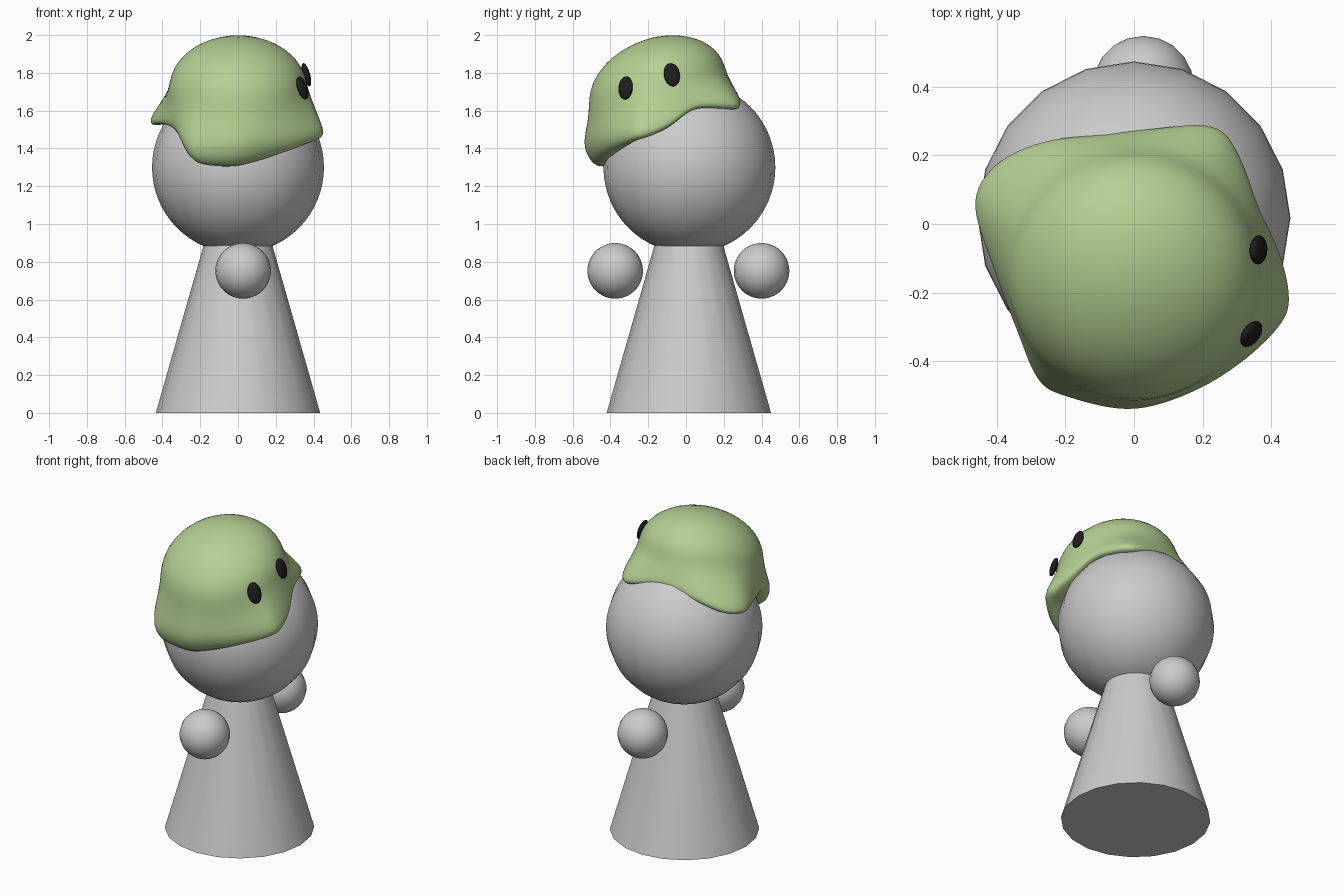
import bpy, bmesh
from math import radians, sin, cos, atan2, pi
from mathutils import Vector, Matrix, Euler

if "Cube" in bpy.data.objects:
    bpy.data.objects.remove(bpy.data.objects["Cube"])


def material(name, rgb):
    m = bpy.data.materials.new(name)
    m.diffuse_color = (*rgb, 1)
    m.use_nodes = True
    m.node_tree.nodes["Principled BSDF"].inputs["Base Color"].default_value = m.diffuse_color
    return m


GREEN = material("green", (0.46, 0.63, 0.29))
BLACK = material("black", (0.012, 0.012, 0.012))


def smooth(obj):
    bpy.ops.object.select_all(action='DESELECT')
    obj.select_set(True)
    bpy.context.view_layer.objects.active = obj
    bpy.ops.object.shade_smooth_by_angle(angle=radians(40))


def ball(name, loc, scale, rot=(0, 0, 0), rings=32):
    bpy.ops.mesh.primitive_uv_sphere_add(segments=20, ring_count=rings, radius=1)
    o = bpy.context.object
    o.name = name
    o.data.transform(Matrix.LocRotScale(None, None, Vector(scale)))
    o.location, o.rotation_euler = loc, rot
    smooth(o)
    return o


# Body: tapered cone running up into the head
bpy.ops.mesh.primitive_cone_add(vertices=20, radius1=0.435, radius2=0.15, depth=1.0,
                                location=(0, 0.015, 0.5))
body = bpy.context.object
body.name = "body"
smooth(body)

# Head and hands
ball("head", (0, 0.018, 1.3), (0.455,) * 3)
for name, y in (("front_hand", -0.375), ("back_hand", 0.4)):
    ball(name, (0.027, y, 0.752), (0.147,) * 3)

# Hat: brim outline (x, y) with the height of its lower edge
RIM = [(0.45, -0.2, 1.455), (0.42, -0.08, 1.51), (0.36, 0.05, 1.60), (0.305, 0.2, 1.605),
       (0.23, 0.285, 1.60), (0.05, 0.275, 1.64), (-0.1, 0.258, 1.63), (-0.26, 0.24, 1.59),
       (-0.4, 0.175, 1.535), (-0.465, 0.06, 1.515), (-0.41, -0.12, 1.52), (-0.345, -0.3, 1.48),
       (-0.285, -0.46, 1.34), (-0.2, -0.51, 1.30), (-0.02, -0.55, 1.295), (0.14, -0.51, 1.325),
       (0.3, -0.42, 1.375), (0.43, -0.29, 1.43)]
CENTRE = Vector((0, -0.15, 1.72))
APEX = Vector((0, -0.02, 0.27))


def spline(pts, steps):
    # closed curve through the control points
    pts = [Vector(p) for p in pts]
    n = len(pts)
    out = []
    for i in range(n):
        a, b, c, d = (pts[(i + k) % n] for k in (-1, 0, 1, 2))
        for s in range(steps):
            t = s / steps
            out.append(0.5 * (2 * b + (c - a) * t + (2 * a - 5 * b + 4 * c - d) * t * t
                              + (3 * b - a - 3 * c + d) * t ** 3))
    return out


def hat_profile(p):
    ang = atan2(p.y - CENTRE.y, p.x)
    side = Vector((0.368 * cos(ang), 0.365 * sin(ang), 0.08 * sin(ang)))
    prof = [CENTRE + APEX * cos(t) + side * sin(t)
            for t in (pi / 2 * k / 6 for k in range(1, 7))]
    front = max(0, -sin(ang))
    outer = Vector((p.x, p.y, p.z + 0.05 + 0.08 * front))
    inward = -Vector((cos(ang), sin(ang), 0))
    mid = prof[-1].lerp(outer, 0.45) + inward * 0.012 * front
    lip = Vector((p.x, p.y, p.z)) + inward * (0.015 + 0.06 * front ** 2)
    low = outer.lerp(lip, 0.55) - inward * 0.012
    under = lip + inward * 0.1 + Vector((0, 0, 0.02))
    return prof + [mid, outer, low, lip, under]


bm = bmesh.new()
top = bm.verts.new(CENTRE + APEX)
cols = [[bm.verts.new(q) for q in hat_profile(p)] for p in spline(RIM, 3)]
for a, b in zip(cols, cols[1:] + cols[:1]):
    bm.faces.new((top, a[0], b[0]))
    for k in range(len(a) - 1):
        bm.faces.new((a[k], a[k + 1], b[k + 1], b[k]))
bmesh.ops.recalc_face_normals(bm, faces=bm.faces)
for f in bm.faces:
    f.smooth = True
me = bpy.data.meshes.new("hat")
bm.to_mesh(me)
bm.free()
me.materials.append(GREEN)
hat = bpy.data.objects.new("hat", me)
bpy.context.collection.objects.link(hat)
sub = hat.modifiers.new("smooth_cloth", 'SUBSURF')
sub.levels = sub.render_levels = 1

# Eyes on the right side of the hat
for name, loc, az in (("eye_back", (0.362, -0.075, 1.79), 2), ("eye_front", (0.341, -0.32, 1.72), -30)):
    rot = (Euler((0, 0, radians(az))).to_matrix() @ Euler((0, radians(-16), 0)).to_matrix()
           @ Euler((radians(8), 0, 0)).to_matrix()).to_euler()
    ball(name, loc, (0.02, 0.042, 0.064), rot, 16).data.materials.append(BLACK)
